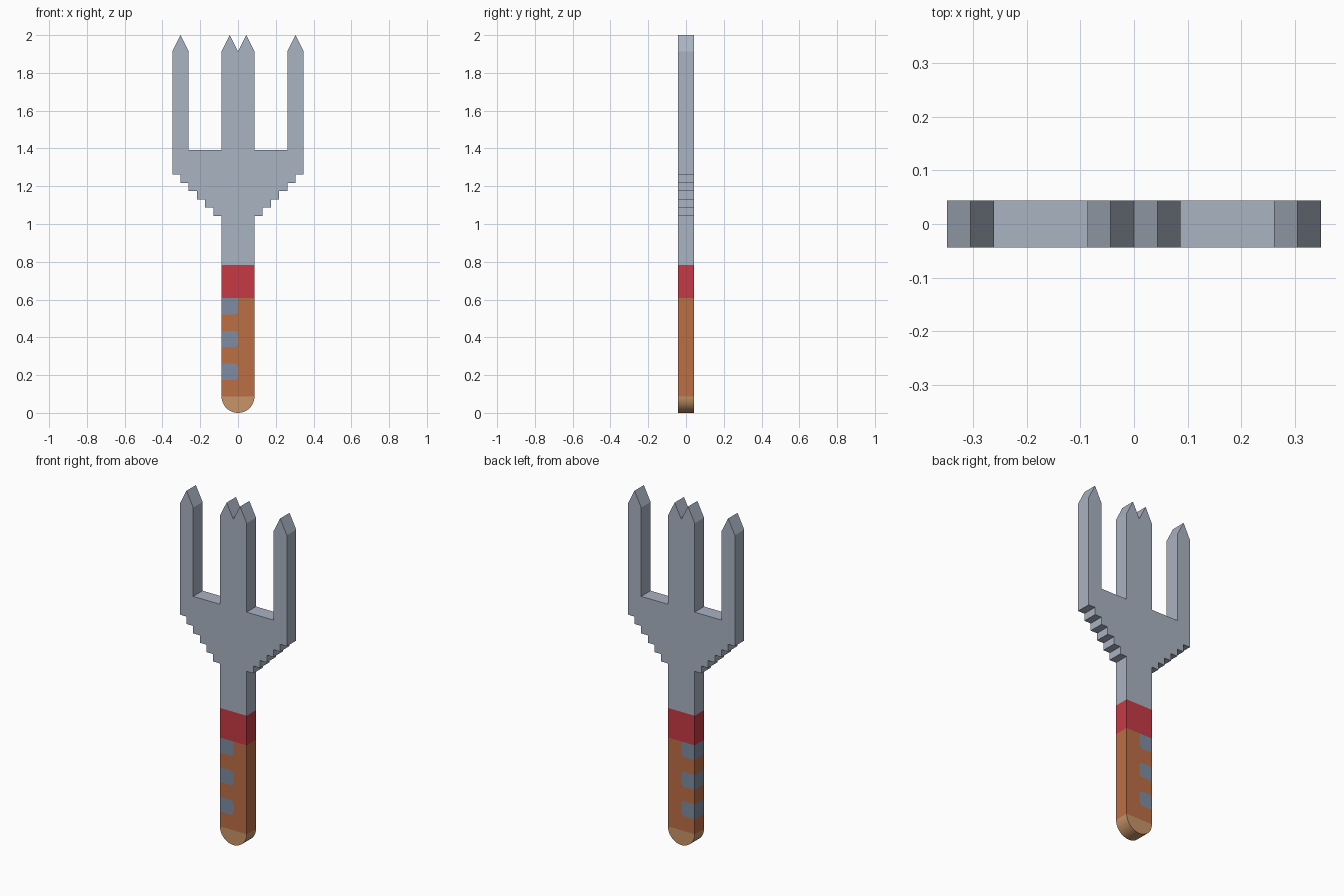
import bpy, bmesh, math

if "Cube" in bpy.data.objects:
    bpy.data.objects.remove(bpy.data.objects["Cube"])

U = 2 / 46          # design grid unit: the fork is 46 units tall, 16 wide, 2 thick


def material(name, rgb):
    lin = [(c / 255 / 12.92) if c < 11 else ((c / 255 + 0.055) / 1.055) ** 2.4 for c in rgb]
    m = bpy.data.materials.new(name)
    m.diffuse_color = (*lin, 1)
    m.use_nodes = True
    m.node_tree.nodes["Principled BSDF"].inputs["Base Color"].default_value = m.diffuse_color
    return m


STEEL = material("steel", (170, 179, 194))
RED = material("red", (199, 58, 69))
BROWN = material("brown", (188, 110, 69))
TAN = material("tan", (200, 148, 103))
BLUE_GREY = material("blue grey", (126, 141, 163))


def prism(name, profile, mat, outer):
    """Extrude a counterclockwise x-z profile through y; build only walls where outer(a, b)."""
    bm = bmesh.new()
    front = [bm.verts.new((x * U, -U, z * U)) for x, z in profile]
    back = [bm.verts.new((x * U, U, z * U)) for x, z in profile]
    bm.faces.new(front)
    bm.faces.new(back[::-1])
    n = len(profile)
    for i in range(n):
        j = (i + 1) % n
        if outer(profile[i], profile[j]):
            bm.faces.new((front[i], back[i], back[j], front[j]))
    mesh = bpy.data.meshes.new(name)
    bm.to_mesh(mesh)
    bm.free()
    mesh.materials.append(mat)
    ob = bpy.data.objects.new(name, mesh)
    bpy.context.collection.objects.link(ob)
    return ob


def not_joint(z):
    """Leave out the hidden wall where two parts meet at height z."""
    return lambda a, b: not (a[1] == z and b[1] == z)


def side_wall(a, b):
    return abs(a[0]) == 2 and a[0] == b[0]


def grip_edge(z0, round_top):
    """Inner outline of a grip patch, top to bottom, with rounded inner corners."""
    r = 0.5
    arc = [(math.cos(t * math.pi / 8), math.sin(t * math.pi / 8)) for t in range(5)]
    pts = [(-2, z0 + 2)]
    pts += [(-r + r * c, z0 + 2 - r + r * s) for c, s in arc[::-1]] if round_top else [(0, z0 + 2)]
    pts += [(-r + r * c, z0 + r - r * s) for c, s in arc]
    return pts + [(-2, z0)]


# Rounded handle end
cap = [(2 * math.cos(math.pi + math.pi * i / 24), 2 + 2 * math.sin(math.pi + math.pi * i / 24))
       for i in range(25)]
cap[0], cap[-1] = (-2, 2), (2, 2)
end = prism("handle_end", cap, TAN, not_joint(2))
bpy.context.view_layer.objects.active = end
end.select_set(True)
bpy.ops.object.shade_smooth_by_angle(angle=math.radians(30))

# Handle with notches, filled flush by three grip patches
edges = [grip_edge(12, False), grip_edge(8, True), grip_edge(4, True)]
handle = [(-2, 2), (2, 2), (2, 14)] + edges[0][1:] + edges[1] + edges[2]
prism("handle", handle, BROWN, side_wall)
for k, e in enumerate(edges):
    prism(f"grip_{k + 1}", e[::-1], BLUE_GREY, side_wall)

# Collar
prism("collar", [(-2, 14), (2, 14), (2, 18), (-2, 18)], RED, side_wall)

# Fork head: neck, stepped shoulders, outer tine and centre tine, then mirrored
half = [(2, 18)]
for i in range(6):
    half += [(2 + i, 24 + i), (3 + i, 24 + i)]
half += [(8, 44), (7, 46), (6, 44), (6, 32), (2, 32), (2, 44), (1, 46), (0, 44)]
prism("fork_head", half + [(-x, z) for x, z in half[-2::-1]], STEEL, not_joint(18))
